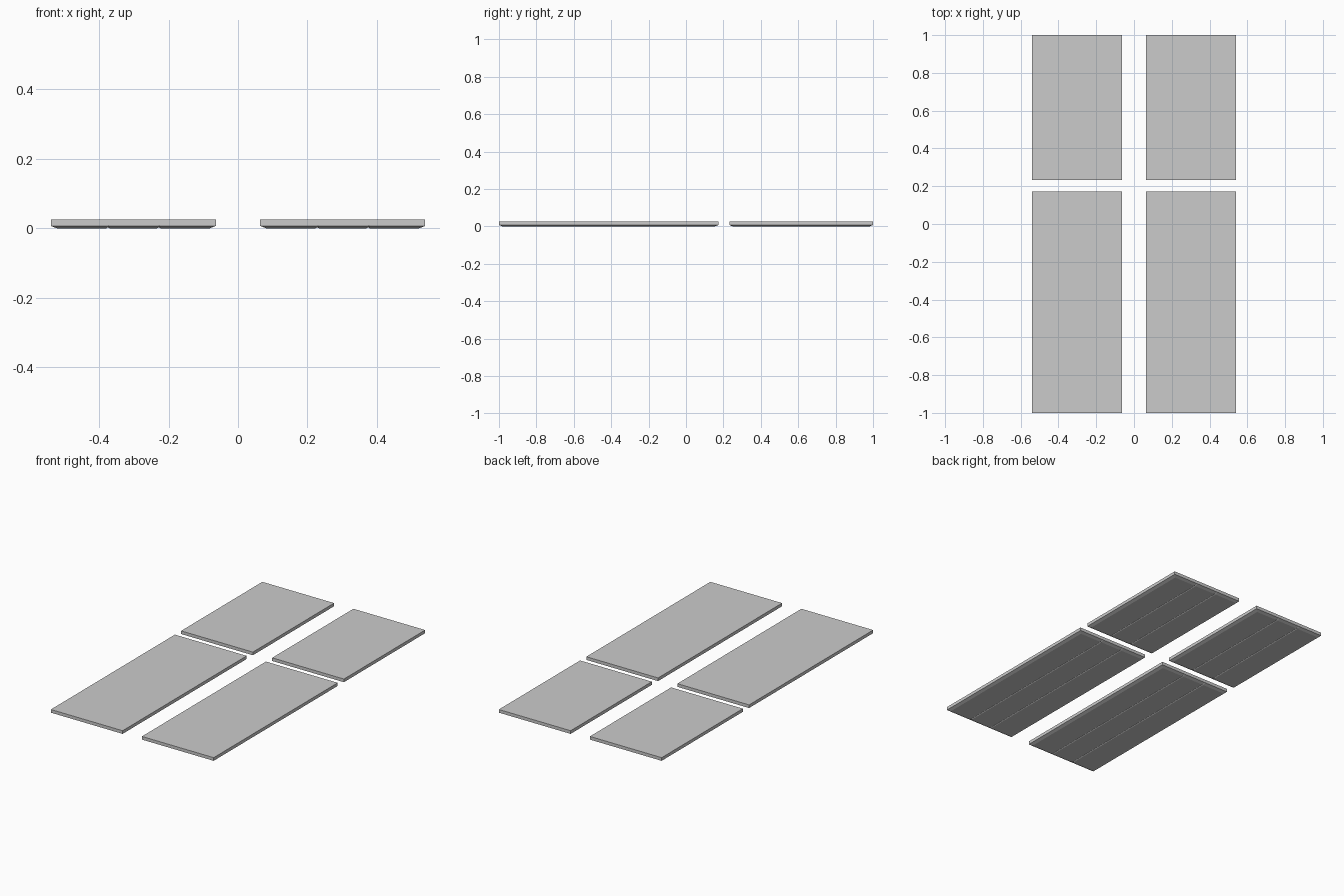
import bpy, bmesh

if "Cube" in bpy.data.objects:
    bpy.data.objects.remove(bpy.data.objects["Cube"])

TOP, EDGE = 0.026, 0.007      # panel top and height where the underside taper starts
INSET, GROOVE = 0.018, 0.005  # taper inset, groove half width


def frustum(bm, x0, x1, y0, y1, z0, z1, inx, iny):
    # box whose bottom face is inset
    low = [(x0 + inx, y0 + iny), (x1 - inx, y0 + iny), (x1 - inx, y1 - iny), (x0 + inx, y1 - iny)]
    high = [(x0, y0), (x1, y0), (x1, y1), (x0, y1)]
    a = [bm.verts.new((x, y, z0)) for x, y in low]
    b = [bm.verts.new((x, y, z1)) for x, y in high]
    bm.faces.new(a[::-1])
    bm.faces.new(b)
    for i in range(4):
        j = (i + 1) % 4
        bm.faces.new((a[i], a[j], b[j], b[i]))
    return bm


def panel(name, x0, x1, y0, y1):
    bm = bmesh.new()
    frustum(bm, x0, x1, y0, y1, 0, EDGE, INSET, INSET)
    # slab walls and top grown from the tapered underside
    bm.faces.ensure_lookup_table()
    top = bm.faces[1]
    new = bmesh.ops.extrude_face_region(bm, geom=[top])["geom"]
    bmesh.ops.translate(bm, vec=(0, 0, TOP - EDGE),
                        verts=[v for v in new if isinstance(v, bmesh.types.BMVert)])
    if top.is_valid:
        bmesh.ops.delete(bm, geom=[top], context='FACES_ONLY')
    # two shallow lengthwise grooves splitting the underside into three
    third = (x1 - x0 - 2 * INSET) / 3
    for k in (1, 2):
        c = x0 + INSET + k * third
        for dx in (-GROOVE, 0, GROOVE):
            bmesh.ops.bisect_plane(bm, geom=bm.verts[:] + bm.edges[:] + [f for f in bm.faces],
                                   plane_co=(c + dx, 0, 0), plane_no=(1, 0, 0))
        for v in bm.verts:
            if abs(v.co.x - c) < 1e-4 and v.co.z < 1e-4:
                v.co.z = 0.003
    bmesh.ops.recalc_face_normals(bm, faces=bm.faces[:])
    # merge the needless cuts on the flat faces
    bmesh.ops.dissolve_limit(bm, angle_limit=0.01, verts=bm.verts[:], edges=bm.edges[:])
    me = bpy.data.meshes.new(name)
    bm.to_mesh(me)
    bm.free()
    bpy.context.collection.objects.link(bpy.data.objects.new(name, me))


for side, x0, x1 in (("left", -0.539, -0.064), ("right", 0.064, 0.539)):
    panel("front_panel_" + side, x0, x1, -1.0, 0.173)
    panel("back_panel_" + side, x0, x1, 0.232, 1.0)
